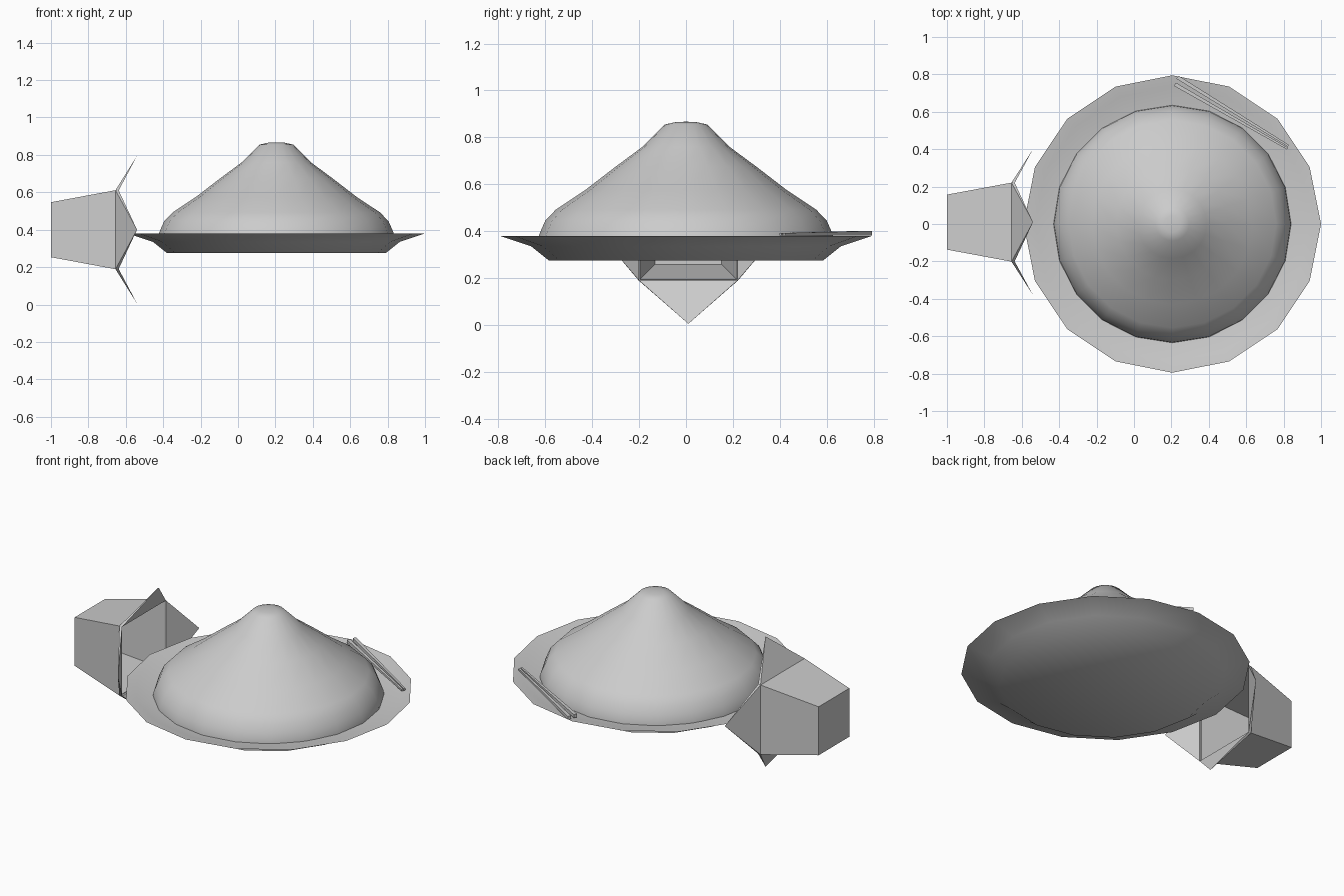
import bpy, math
from mathutils import Vector

if "Cube" in bpy.data.objects:
    bpy.data.objects.remove(bpy.data.objects["Cube"], do_unlink=True)

grey = bpy.data.materials.new("plain grey")
grey.use_nodes = True
grey.diffuse_color = (0.6, 0.6, 0.6, 1)
grey.node_tree.nodes["Principled BSDF"].inputs["Base Color"].default_value = (0.6, 0.6, 0.6, 1)

CX = 0.205  # plate centre


def make(name, verts, faces, smooth=None):
    me = bpy.data.meshes.new(name)
    me.from_pydata(verts, [], faces)
    me.materials.append(grey)
    ob = bpy.data.objects.new(name, me)
    bpy.context.collection.objects.link(ob)
    if smooth:
        bpy.ops.object.select_all(action='DESELECT')
        ob.select_set(True)
        bpy.context.view_layer.objects.active = ob
        bpy.ops.object.shade_smooth_by_angle(angle=math.radians(smooth))
    return ob


def lathe(name, profile, n, smooth):
    """Spin (radius, z) points, listed from bottom to top, around the plate axis."""
    verts, rings = [], []
    for r, z in profile:
        start = len(verts)
        if r == 0:
            verts.append((CX, 0, z))
            rings.append([start] * n)
        else:
            verts += [(CX + r * math.cos(2 * math.pi * i / n),
                       r * math.sin(2 * math.pi * i / n), z) for i in range(n)]
            rings.append(list(range(start, start + n)))
    faces = []
    for a, b in zip(rings, rings[1:]):
        for i in range(n):
            j = (i + 1) % n
            faces.append(list(dict.fromkeys((a[i], a[j], b[j], b[i]))))
    return make(name, verts, faces, smooth)


# Plate: flat underside, flared wall, wide rim with a shallow recess
lathe("plate", [(0, 0.275), (0.585, 0.275), (0.66, 0.335), (0.795, 0.38),
                (0.735, 0.37), (0.64, 0.345), (0, 0.34)], 16, 50)

# Heap of food
lathe("food_heap", [(0.635, 0.345), (0.632, 0.37), (0.62, 0.40), (0.60, 0.445), (0.555, 0.492),
                    (0.43, 0.575), (0.30, 0.675), (0.185, 0.76),
                    (0.09, 0.855), (0.045, 0.865), (0, 0.867)], 20, 60)


# Chopsticks: tapered square bars resting on the rim
def chopstick(name, a, b, wa, wb):
    a, b = Vector(a), Vector(b)
    side = (b - a).cross(Vector((0, 0, 1))).normalized()
    verts = []
    for p, w in ((a, wa), (b, wb)):
        for s, t in ((-1, 0), (1, 0), (1, 1), (-1, 1)):
            verts.append(p + side * s * w / 2 + Vector((0, 0, t * w)))
    faces = [(3, 2, 1, 0), (4, 5, 6, 7)]
    faces += [(i, (i + 1) % 4, 4 + (i + 1) % 4, 4 + i) for i in range(4)]
    make(name, verts, faces)


chopstick("chopstick_outer", (0.232, 0.785, 0.381), (0.826, 0.418, 0.381), 0.02, 0.011)
chopstick("chopstick_inner", (0.219, 0.747, 0.381), (0.821, 0.403, 0.381), 0.02, 0.011)

# Open carton lying on its side, mouth towards the plate
BY, BZ = 0.01, 0.40
corners = ((-1, -1), (1, -1), (1, 1), (-1, 1))


def square(x, h):
    return [(x, BY + u * h, BZ + v * h) for u, v in corners]


verts = square(-1.0, 0.147) + square(-0.65, 0.212) + square(-0.65, 0.207) + square(-0.994, 0.142)
faces = [(3, 2, 1, 0), (12, 13, 14, 15)]
for k in range(3):
    faces += [(4 * k + i, 4 * k + (i + 1) % 4, 4 * k + 4 + (i + 1) % 4, 4 * k + 4 + i)
              for i in range(4)]
make("carton", verts, faces)

# Four pointed flaps, splayed outward from the mouth
outer, inner = square(-0.655, 0.211), square(-0.638, 0.210)
for i, name in enumerate(("bottom", "left", "top", "right")):
    j = (i + 1) % 4
    mid = [(corners[i][k] + corners[j][k]) / 2 for k in (0, 1)]
    tip = (-0.54, BY + mid[0] * 0.39, BZ + mid[1] * 0.395)
    make("carton_flap_" + name, [outer[i], outer[j], inner[j], inner[i], tip],
         [(0, 1, 4), (1, 2, 4), (2, 3, 4), (3, 0, 4), (3, 2, 1, 0)])
